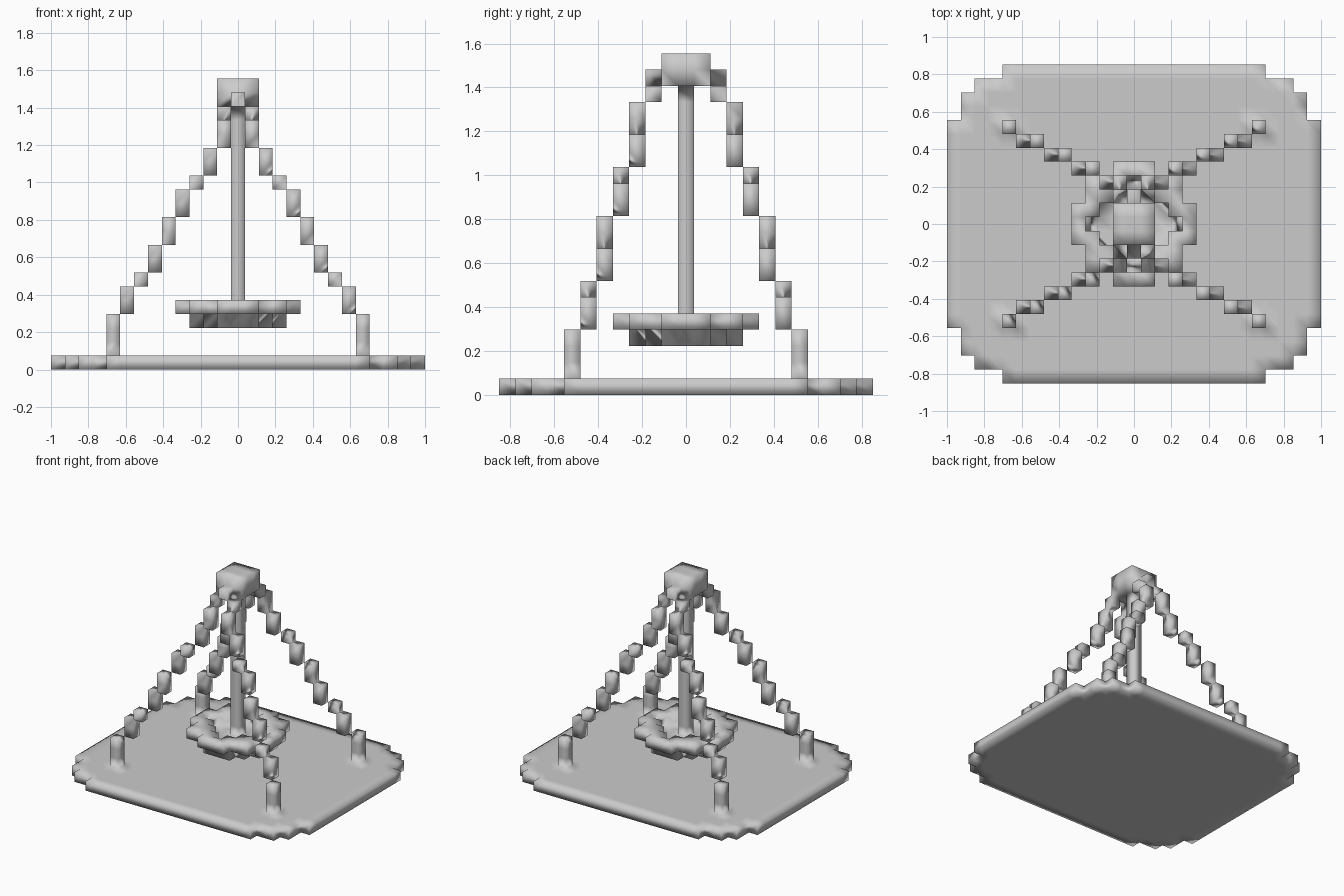
import bpy, bmesh

if "Cube" in bpy.data.objects:
    bpy.data.objects.remove(bpy.data.objects["Cube"])

U = 2 / 27  # size of one block


def build(name, cells):
    """Blocky solid: only the exposed faces of a set of integer cells (x, y, z)."""
    cells = set(cells)
    bm = bmesh.new()
    verts = {}

    def vert(p):
        if p not in verts:
            verts[p] = bm.verts.new(((p[0] - .5) * U, (p[1] - .5) * U, p[2] * U))
        return verts[p]

    for c in cells:
        for axis in range(3):
            for side in (0, 1):
                n = list(c)
                n[axis] += 2 * side - 1
                if tuple(n) in cells:
                    continue
                a, b = (axis + 1) % 3, (axis + 2) % 3
                loop = []
                for da, db in ((0, 0), (1, 0), (1, 1), (0, 1)):
                    p = list(c)
                    p[axis] += side
                    p[a] += da
                    p[b] += db
                    loop.append(vert(tuple(p)))
                bm.faces.new(loop if side else loop[::-1])
    # merge coplanar squares into large flat faces
    bmesh.ops.dissolve_limit(bm, angle_limit=0.02, verts=bm.verts[:], edges=bm.edges[:])
    bmesh.ops.triangulate(bm, faces=bm.faces[:])
    me = bpy.data.meshes.new(name)
    bm.to_mesh(me)
    bm.free()
    for p in me.polygons:
        p.use_smooth = True
    ob = bpy.data.objects.new(name, me)
    bpy.context.collection.objects.link(ob)
    return ob


def slab(half_widths, z):
    """Layer of cells; half_widths[|y|] is the half width of that row."""
    n = len(half_widths)
    return {(x, y, z) for y in range(1 - n, n)
            for x in range(-half_widths[abs(y)], half_widths[abs(y)] + 1)}


# one leg as steps: x, y, first z, last z
STEPS = [(9, 7, 1, 3), (8, 6, 4, 5), (7, 6, 6, 6), (6, 5, 7, 8), (5, 5, 9, 10),
         (4, 4, 11, 12), (3, 4, 13, 13), (2, 3, 14, 15), (1, 3, 16, 17),
         (1, 2, 18, 18), (0, 2, 19, 19)]

# base plate with stepped corners, and four legs mirrored in x and y
frame = slab([13] * 8 + [12, 12, 11, 9], 0)
for sx in (-1, 1):
    for sy in (-1, 1):
        for x, y, z0, z1 in STEPS:
            frame |= {(sx * x, sy * y, z) for z in range(z0, z1 + 1)}
# top block and hanging rod
for z in (19, 20):
    frame |= slab([1, 1], z)
frame |= {(0, 0, z) for z in range(4, 19)}
# hanging dish: solid floor with a raised rim
frame |= slab([3, 3, 2, 1], 3)
frame |= {c for c in slab([4, 4, 3, 3, 1], 4) if abs(c[0]) + abs(c[1]) > 3}

build("base_frame_and_hanging_dish", frame)
